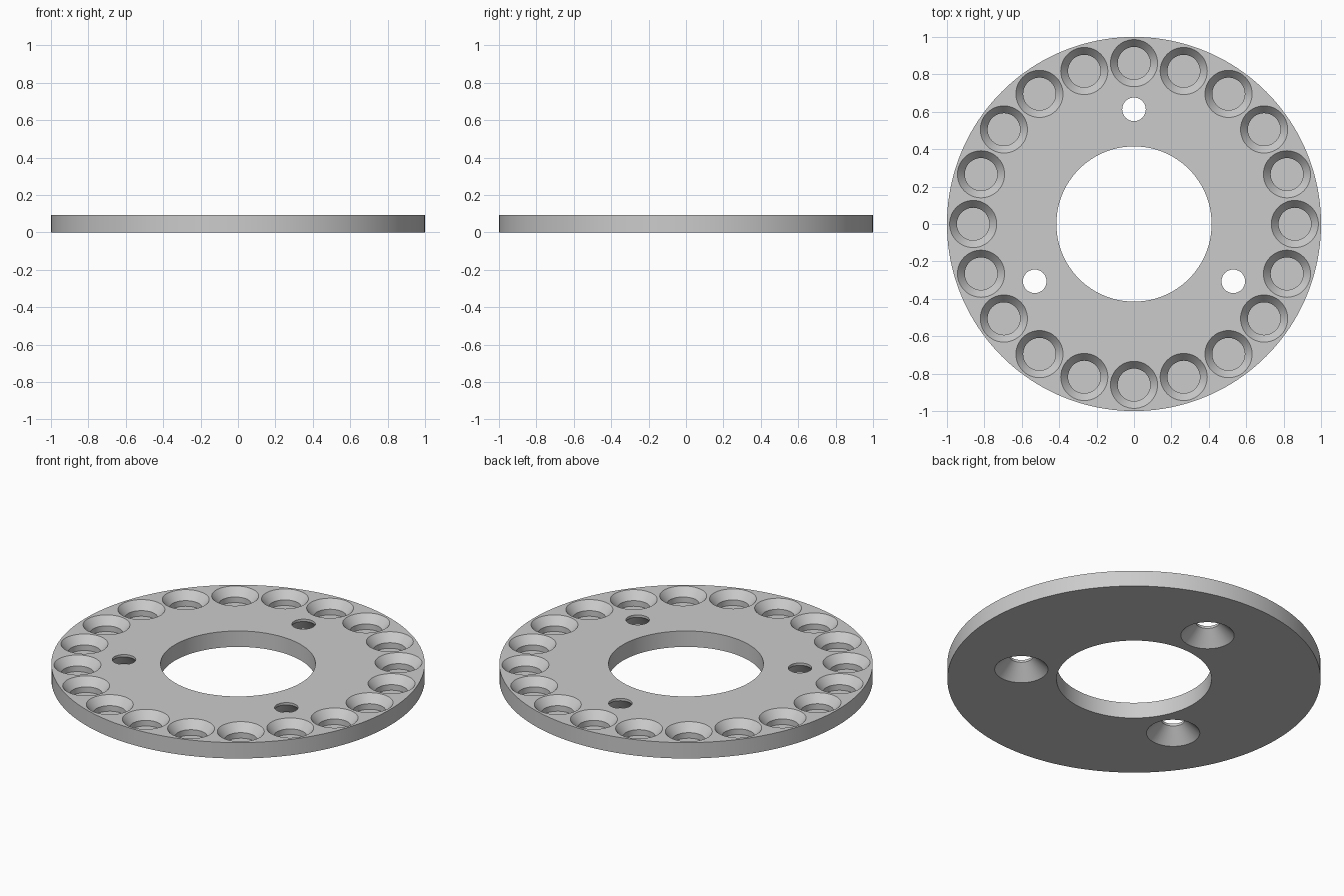
import bpy, bmesh, math

if "Cube" in bpy.data.objects:
    bpy.data.objects.remove(bpy.data.objects["Cube"])

H = 0.094  # disc thickness


def lathe(bm, profile, cx, cy, n):
    """Closed solid of revolution from (radius, z) points, bottom to top."""
    rings = [[bm.verts.new((cx + r * math.cos(2 * math.pi * i / n),
                            cy + r * math.sin(2 * math.pi * i / n), z))
              for i in range(n)] for r, z in profile]
    for a, b in zip(rings, rings[1:]):
        for i in range(n):
            j = (i + 1) % n
            bm.faces.new((a[i], a[j], b[j], b[i]))
    bm.faces.new(rings[0][::-1])
    bm.faces.new(rings[-1])


def finish(bm, name):
    mesh = bpy.data.meshes.new(name)
    bm.to_mesh(mesh)
    bm.free()
    obj = bpy.data.objects.new(name, mesh)
    bpy.context.collection.objects.link(obj)
    return obj


# Round plate
bm = bmesh.new()
lathe(bm, [(1, 0), (1, H)], 0, 0, 160)
disc = finish(bm, "disc_plate")
grey = bpy.data.materials.new("plain grey")
grey.diffuse_color = (0.6, 0.6, 0.6, 1)
grey.use_nodes = True
grey.node_tree.nodes["Principled BSDF"].inputs["Base Color"].default_value = grey.diffuse_color
disc.data.materials.append(grey)

# Cutters: centre bore, rim pockets, countersunk screw holes
bm = bmesh.new()
lathe(bm, [(0.415, -0.1), (0.415, 0.2)], 0, 0, 96)
for k in range(20):
    a = math.radians(18 * k)
    lathe(bm, [(0.087, 0.014), (0.087, H - 0.047), (0.126, H), (0.126, 0.2)],
          0.86 * math.cos(a), 0.86 * math.sin(a), 48)
for k in range(3):
    a = math.radians(90 + 120 * k)
    lathe(bm, [(0.143, -0.1), (0.143, 0), (0.063, 0.08), (0.063, 0.2)],
          0.613 * math.cos(a), 0.613 * math.sin(a), 48)
cutter = finish(bm, "hole_cutter")
cutter.data.materials.append(grey)
cutter.hide_render = True

# Cut, apply, and drop the cutter
mod = disc.modifiers.new("holes", 'BOOLEAN')
mod.operation = 'DIFFERENCE'
mod.solver = 'EXACT'
mod.object = cutter
bpy.context.view_layer.objects.active = disc
disc.select_set(True)
bpy.ops.object.modifier_apply(modifier=mod.name)
bpy.data.objects.remove(cutter)
bpy.ops.object.shade_smooth_by_angle(angle=math.radians(25))
